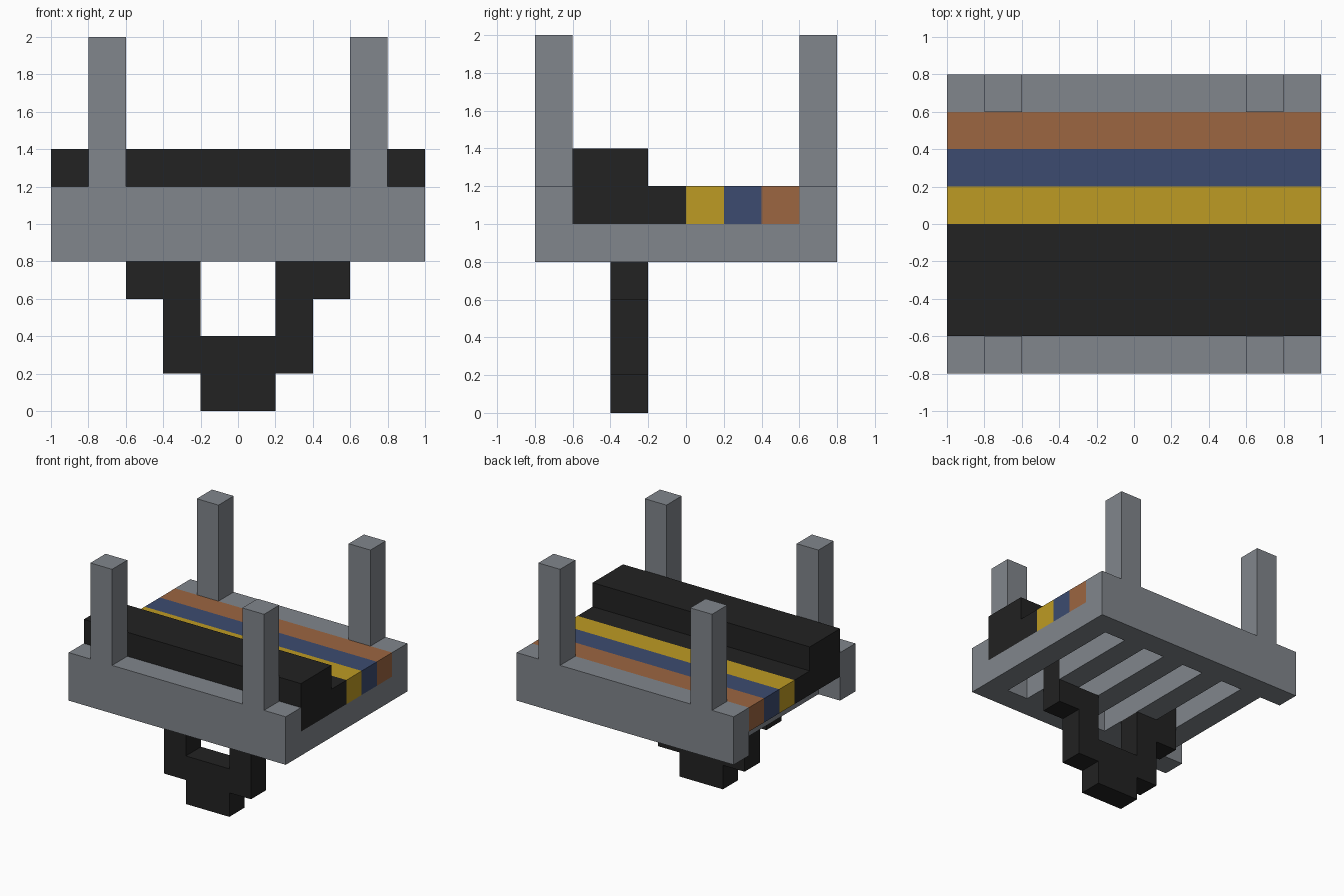
import bpy
import bmesh

if "Cube" in bpy.data.objects:
    bpy.data.objects.remove(bpy.data.objects["Cube"], do_unlink=True)


def material(name, rgb):
    """Flat material from 0-255 display values, stored as linear."""
    lin = [((c / 255 + 0.055) / 1.055) ** 2.4 for c in rgb] + [1.0]
    m = bpy.data.materials.new(name)
    m.use_nodes = True
    m.diffuse_color = lin
    m.node_tree.nodes["Principled BSDF"].inputs["Base Color"].default_value = lin
    return m


GREY = material("stone_grey", (129, 134, 140))
BLACK = material("charcoal_black", (34, 34, 34))
YELLOW = material("mustard_yellow", (190, 155, 35))
BLUE = material("navy_blue", (60, 75, 112))
BROWN = material("copper_brown", (156, 102, 65))


def finish(name, bm, mat):
    bmesh.ops.recalc_face_normals(bm, faces=bm.faces)
    me = bpy.data.meshes.new(name)
    bm.to_mesh(me)
    bm.free()
    me.materials.append(mat)
    ob = bpy.data.objects.new(name, me)
    bpy.context.collection.objects.link(ob)
    return ob


def box(name, x, y, z, mat):
    """Box from (low, high) ranges on each axis."""
    bm = bmesh.new()
    bmesh.ops.create_cube(bm, size=1)
    for v in bm.verts:
        v.co = [(a + b) / 2 + c * (b - a) for c, (a, b) in zip(v.co, (x, y, z))]
    return finish(name, bm, mat)


def extrude(name, points, step, mat):
    """Closed outline swept along the step vector."""
    bm = bmesh.new()
    face = bm.faces.new([bm.verts.new(p) for p in points])
    ext = bmesh.ops.extrude_face_region(bm, geom=[face])
    new = [g for g in ext["geom"] if isinstance(g, bmesh.types.BMVert)]
    bmesh.ops.translate(bm, verts=new, vec=step)
    return finish(name, bm, mat)


# Long rails with two posts each, front and back
for side, (y0, y1) in (("front", (-0.8, -0.6)), ("back", (0.6, 0.8))):
    box(side + "_rail", (-1, 1), (y0, y1), (0.8, 1.2), GREY)
    for hand, x0 in (("right", -0.8), ("left", 0.6)):
        box(f"{side}_{hand}_post", (x0, x0 + 0.2), (y0, y1), (1.2, 2), GREY)

# Floor slats between the rails; one is split where the hanger passes through
for i in range(5):
    x0 = -0.8 + 0.4 * i
    spans = [(-0.6, -0.4), (-0.2, 0.6)] if i == 3 else [(-0.6, 0.6)]
    for j, span in enumerate(spans):
        box(f"slat_{i + 1}_{j + 1}", (x0, x0 + 0.2), span, (0.8, 1), GREY)

# Stepped black block lying on the slats
step_outline = [(-0.6, 1), (0, 1), (0, 1.2), (-0.2, 1.2), (-0.2, 1.4), (-0.6, 1.4)]
extrude("stepped_block", [(-1, y, z) for y, z in step_outline], (2, 0, 0), BLACK)

# Coloured bars beside the block
for i, (name, mat) in enumerate((("yellow_bar", YELLOW), ("blue_bar", BLUE),
                                 ("brown_bar", BROWN))):
    box(name, (-1, 1), (0.2 * i, 0.2 * i + 0.2), (1, 1.2), mat)

# Stepped hanger underneath: one half outline, mirrored
half = [(0.2, 0), (0.2, 0.2), (0.4, 0.2), (0.4, 0.6), (0.6, 0.6), (0.6, 1),
        (0.4, 1), (0.4, 0.8), (0.2, 0.8), (0.2, 0.4)]
outline = half + [(-x, z) for x, z in reversed(half)]
extrude("stepped_hanger", [(x, -0.4, z) for x, z in outline], (0, 0.2, 0), BLACK)
